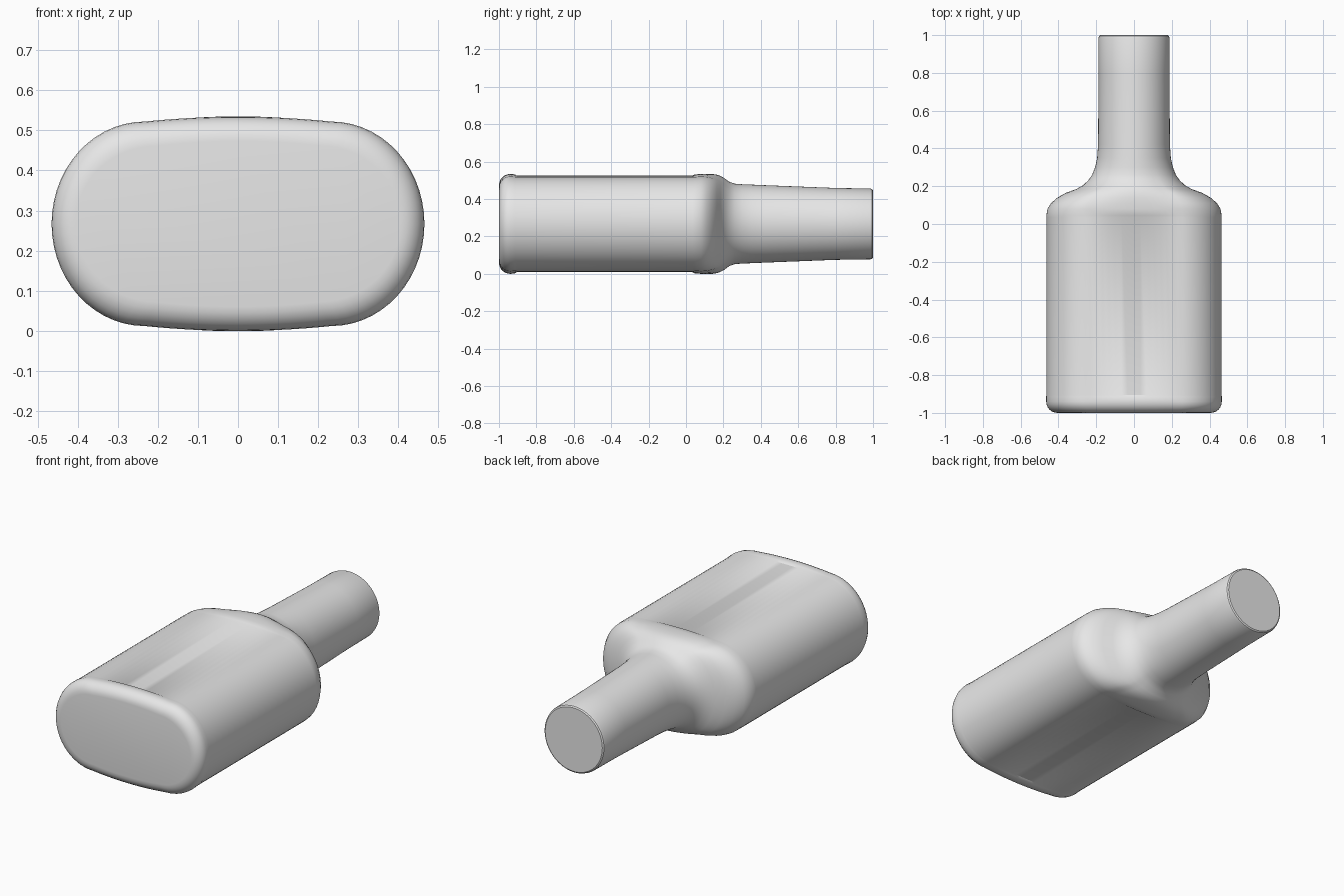
import bpy, bmesh, math

if "Cube" in bpy.data.objects:
    bpy.data.objects.remove(bpy.data.objects["Cube"])

grey = bpy.data.materials.new("plain_grey")
grey.use_nodes = True
grey.diffuse_color = (0.8, 0.8, 0.8, 1)
grey.node_tree.nodes["Principled BSDF"].inputs["Base Color"].default_value = (0.8, 0.8, 0.8, 1)

CENTRE_Z = 0.267
ARC, FLAT = 14, 7      # segments in a quarter's rounded side and in its flat panel


def quarter(w, h, bulge, k):
    """Quarter outline from side to top: k=0 is the flask shape, k=1 an ellipse."""
    cx, pts = 0.5 * w, []
    for i in range(ARC + FLAT + 1):
        if i <= ARC:
            a = math.pi / 2 * i / ARC
            x, z = cx + (w - cx) * math.cos(a), (h - bulge) * math.sin(a)
        else:
            s = 1 - (i - ARC) / FLAT
            x, z = cx * s, h - bulge * s * s
        e = math.pi / 2 * i / (ARC + FLAT)
        pts.append((x + k * (w * math.cos(e) - x), z + k * (h * math.sin(e) - z)))
    return pts


def outline(w, h, bulge, k):
    """Mirror the quarter into a closed outline."""
    q = quarter(w, h, bulge, k)
    half = q + [(-x, z) for x, z in reversed(q[:-1])]
    return half + [(x, -z) for x, z in reversed(half[1:-1])]


# Rounded base: stations are (y, half width, half height, bulge, roundness)
stations = []
for i in range(7):
    a = math.pi / 2 * i / 6
    inset = 0.06 * (1 - math.sin(a))
    stations.append((-0.94 - 0.06 * math.cos(a), 0.465 - inset, 0.267 - inset, 0.012, 0))

# Recessed flat body, shoulder and neck
stations += [
    (-0.915, 0.465, 0.265, 0.012, 0),
    (-0.905, 0.464, 0.258, 0.006, 0),
    (0.035, 0.464, 0.258, 0.006, 0),
    (0.045, 0.464, 0.264, 0.012, 0),
    (0.08, 0.458, 0.267, 0.012, 0),
    (0.11, 0.44, 0.268, 0.014, 0.04),
    (0.14, 0.405, 0.267, 0.018, 0.1),
    (0.165, 0.36, 0.263, 0.02, 0.2),
    (0.185, 0.305, 0.256, 0.02, 0.35),
    (0.205, 0.27, 0.245, 0.02, 0.5),
    (0.23, 0.243, 0.226, 0.02, 0.7),
    (0.26, 0.222, 0.215, 0.02, 0.85),
    (0.3, 0.206, 0.212, 0.02, 0.95),
    (0.35, 0.195, 0.21, 0, 1),
    (0.42, 0.19, 0.207, 0, 1),
    (0.8, 0.188, 0.192, 0, 1),
    (0.985, 0.188, 0.189, 0, 1),
    (0.995, 0.185, 0.186, 0, 1),
    (1.0, 0.178, 0.179, 0, 1),
]

# Skin the stations and cap both ends
bm = bmesh.new()
rings = [[bm.verts.new((x, y, CENTRE_Z + z)) for x, z in outline(*shape)]
         for y, *shape in stations]
for r0, r1 in zip(rings, rings[1:]):
    n = len(r0)
    for i in range(n):
        j = (i + 1) % n
        bm.faces.new((r0[i], r0[j], r1[j], r1[i]))
bm.faces.new(rings[0])
bm.faces.new(rings[-1])
bmesh.ops.recalc_face_normals(bm, faces=bm.faces)

mesh = bpy.data.meshes.new("flask_bottle")
bm.to_mesh(mesh)
bm.free()
mesh.materials.append(grey)
bottle = bpy.data.objects.new("flask_bottle", mesh)
bpy.context.collection.objects.link(bottle)

bpy.ops.object.select_all(action="DESELECT")
bottle.select_set(True)
bpy.context.view_layer.objects.active = bottle
bpy.ops.object.shade_smooth_by_angle(angle=math.radians(32))
